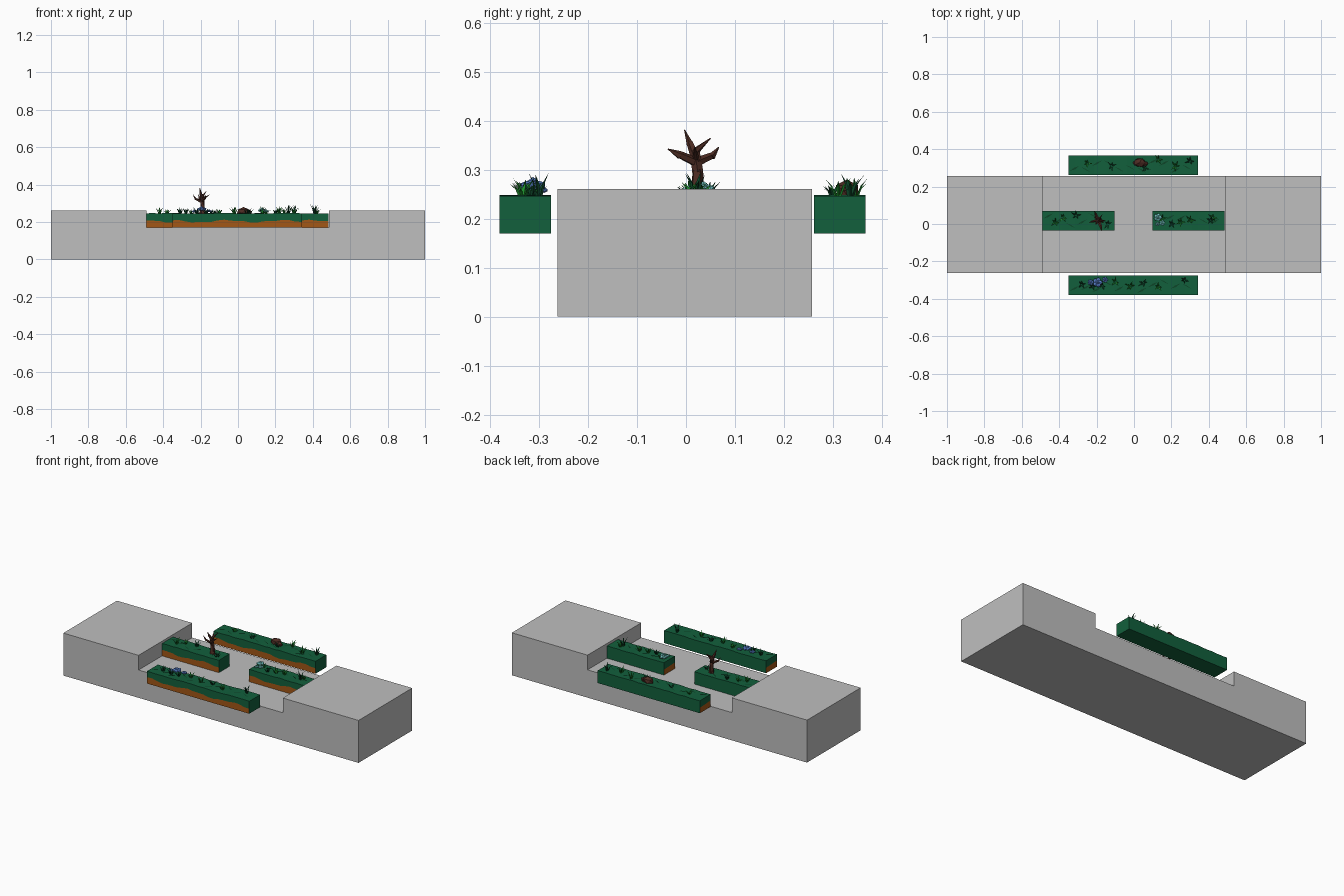
import bpy, bmesh, math, random
from mathutils import Vector

if "Cube" in bpy.data.objects:
    bpy.data.objects.remove(bpy.data.objects["Cube"])
random.seed(4)

def mat(name, rgb):
    m = bpy.data.materials.new(name)
    m.diffuse_color = (*rgb, 1)
    m.use_nodes = True
    m.node_tree.nodes["Principled BSDF"].inputs["Base Color"].default_value = m.diffuse_color
    return m

GREY = mat("stone grey", (0.52, 0.52, 0.52))
SOIL = mat("orange soil", (0.36, 0.095, 0.008))
MOSS = mat("moss green", (0.006, 0.115, 0.045))
DARK = mat("dark green", (0.004, 0.06, 0.022))
LEAF = mat("bright leaf green", (0.012, 0.26, 0.025))
BLUE = mat("blue petal", (0.10, 0.22, 0.62))
CYAN = mat("cyan petal", (0.18, 0.60, 0.58))
BARK = mat("dark bark", (0.075, 0.025, 0.017))

def make(name, bm, *mats):
    bmesh.ops.recalc_face_normals(bm, faces=bm.faces)
    me = bpy.data.meshes.new(name)
    bm.to_mesh(me)
    bm.free()
    for m in mats:
        me.materials.append(m)
    ob = bpy.data.objects.new(name, me)
    bpy.context.collection.objects.link(ob)
    return ob

# Stone base: stepped profile extruded along y
bm = bmesh.new()
prof = [(-1, 0), (1, 0), (1, .26), (.487, .26), (.487, .17), (-.49, .17), (-.49, .26), (-1, .26)]
f = bm.faces.new([bm.verts.new((x, -.262, z)) for x, z in prof])
ext = bmesh.ops.extrude_face_region(bm, geom=[f])
bmesh.ops.translate(bm, vec=(0, .519, 0), verts=[v for v in ext["geom"] if isinstance(v, bmesh.types.BMVert)])
make("stone_base", bm, GREY)

TOP = .246

# Planter: moss block, with a wavy soil band on the front and left end
def planter(name, x0, x1, y0, y1):
    bm = bmesh.new()
    n = max(8, round((x1 - x0) / .035))
    rings = []
    for i in range(n + 1):
        x = x0 + (x1 - x0) * i / n
        wave = .204 + .006 * math.sin(x * 21 + y0 * 9) + .003 * math.sin(x * 55)
        t = TOP + (random.uniform(-.002, .002) if 0 < i < n else 0)
        rings.append([bm.verts.new(p) for p in (
            (x, y0, .17), (x, y0, wave), (x, y0, t), (x, y1, t), (x, y1, .203), (x, y1, .17))])
    for a, b in zip(rings, rings[1:]):
        for k in range(6):
            f = bm.faces.new((a[k], b[k], b[(k + 1) % 6], a[(k + 1) % 6]))
            f.material_index = 1 if k == 0 else 0
    for r, low in ((rings[0], 1), (rings[-1], 0)):
        bm.faces.new((r[0], r[1], r[4], r[5])).material_index = low
        bm.faces.new((r[1], r[2], r[3], r[4]))
    make(name, bm, MOSS, SOIL)
    # dark moss streaks lying on top
    bm = bmesh.new()
    for i in range(int((x1 - x0) / .06)):
        x, y = x0 + .03 + .06 * i, random.uniform(y0 + .025, y1 - .025)
        s = random.choice((-1, 1)) * .014
        bm.faces.new([bm.verts.new(p) for p in (
            (x - .025, y - s, TOP + .003), (x + .005, y - .005, TOP + .003),
            (x + .027, y + s, TOP + .003), (x, y + .004, TOP + .003))])
    make(name + "_moss_streaks", bm, DARK)

planter("front_planter", -.35, .342, -.38, -.275)
planter("back_planter", -.35, .342, .261, .366)
planter("left_planter", -.49, -.105, -.035, .07)
planter("right_planter", .10, .485, -.035, .07)

# Grass tufts: curved, tapered folded blades
def tuft(name, x, y, h, m, count=5, spread=.022):
    bm = bmesh.new()
    for i in range(count):
        a = 2 * math.pi * i / count + random.uniform(-.4, .4)
        d, s = Vector((math.cos(a), math.sin(a), 0)), Vector((-math.sin(a), math.cos(a), 0))
        hh, r = h * random.uniform(.6, 1), spread * random.uniform(.6, 1.2)
        base = Vector((x, y, TOP - .003)) + d * .003
        mid = base + d * r * .4 + Vector((0, 0, hh * .6))
        tip = base + d * r * 1.1 + Vector((0, 0, hh))
        v = [bm.verts.new(p) for p in (base - s * .003, base + s * .003,
             mid + s * .004, mid - s * .004, tip, base + d * .004, mid + d * .003)]
        for q in ((0, 1, 2, 3), (3, 2, 4), (1, 5, 6, 2), (5, 0, 3, 6), (2, 6, 4), (6, 3, 4)):
            bm.faces.new([v[k] for k in q])
    make(name, bm, m)

bright = [(-.25, .325), (.13, .345), (.22, .31), (-.38, .035), (-.42, .01), (.25, .01), (.30, .02),
          (.42, .035), (-.02, -.33), (-.10, -.31), (.13, -.335), (.15, .03)]
dark = [(-.28, -.325), (-.12, .31), (.27, -.30), (-.31, .045), (-.14, .0), (.41, .02), (.20, .0),
        (-.22, -.335), (.06, .30), (.30, .335), (.05, -.315), (-.17, -.33)]
for i, (x, y) in enumerate(bright):
    tuft(f"grass_tuft_{i}", x, y, random.uniform(.025, .043), LEAF)
for i, (x, y) in enumerate(dark):
    tuft(f"dark_grass_tuft_{i}", x, y, .052 if x > .25 else random.uniform(.025, .038), DARK)

# Flower clusters and the rock: faceted blobs
def blob(name, loc, size, m, jitter=.0):
    bm = bmesh.new()
    bmesh.ops.create_icosphere(bm, subdivisions=1, radius=1)
    for v in bm.verts:
        k = 1 + random.uniform(-jitter, jitter)
        v.co = Vector([c * s * k for c, s in zip(v.co, size)]) + Vector(loc)
    make(name, bm, m)

def flower(name, x, y, z, r, m):
    for i in range(5):
        a = i * math.tau / 5
        blob(f"{name}_petal_{i}", (x + r * .55 * math.cos(a), y + r * .55 * math.sin(a), z),
             (r * .5, r * .5, r * .35), m)
    blob(f"{name}_heart", (x, y, z + r * .15), (r * .45, r * .45, r * .5), m)

flower("blue_flower_large", -.195, -.312, .268, .026, BLUE)
flower("blue_flower_right", -.155, -.298, .258, .016, BLUE)
flower("blue_flower_left", -.232, -.312, .256, .017, BLUE)
flower("cyan_flower_large", .127, .036, .262, .022, CYAN)
flower("cyan_flower_small", .150, .006, .258, .016, CYAN)
flower("cyan_flower_tiny", .125, .000, .255, .012, CYAN)
blob("brown_rock", (.03, .328, .257), (.038, .025, .023), BARK, .1)
blob("brown_rock_small", (.058, .322, .25), (.018, .016, .016), BARK, .1)

# Dead tree: tapered five-sided limbs
def limb(bm, p, q, r0, r1):
    p, q = Vector(p), Vector(q)
    rot = (q - p).to_track_quat('Z', 'Y').to_matrix().to_4x4()
    rot.translation = (p + q) / 2
    bmesh.ops.create_cone(bm, cap_ends=True, segments=5, radius1=r0, radius2=r1,
                          depth=(q - p).length, matrix=rot)

bm = bmesh.new()
for p, q, r0, r1 in [
    ((-.188, .022, .24), (-.190, .024, .30), .016, .011),
    ((-.190, .024, .295), (-.192, .018, .338), .012, .010),
    ((-.192, .018, .33), (-.200, .008, .355), .010, .007),
    ((-.200, .008, .352), (-.204, -.003, .381), .007, .001),
    ((-.191, .02, .315), (-.178, -.012, .330), .010, .008),
    ((-.178, -.012, .329), (-.172, -.037, .342), .009, .001),
    ((-.191, .022, .315), (-.205, .052, .328), .010, .007),
    ((-.205, .052, .326), (-.212, .067, .346), .008, .001),
    ((-.192, .018, .336), (-.170, .050, .364), .008, .001),
    ((-.190, .022, .305), (-.225, .012, .322), .008, .006),
    ((-.225, .012, .320), (-.240, .008, .345), .006, .001),
    ((-.191, .02, .32), (-.152, .018, .346), .008, .001),
    ((-.188, .022, .262), (-.165, .010, .244), .009, .003),
    ((-.188, .022, .262), (-.210, .036, .244), .009, .003)]:
    limb(bm, p, q, r0, r1)
make("dead_tree", bm, BARK)
